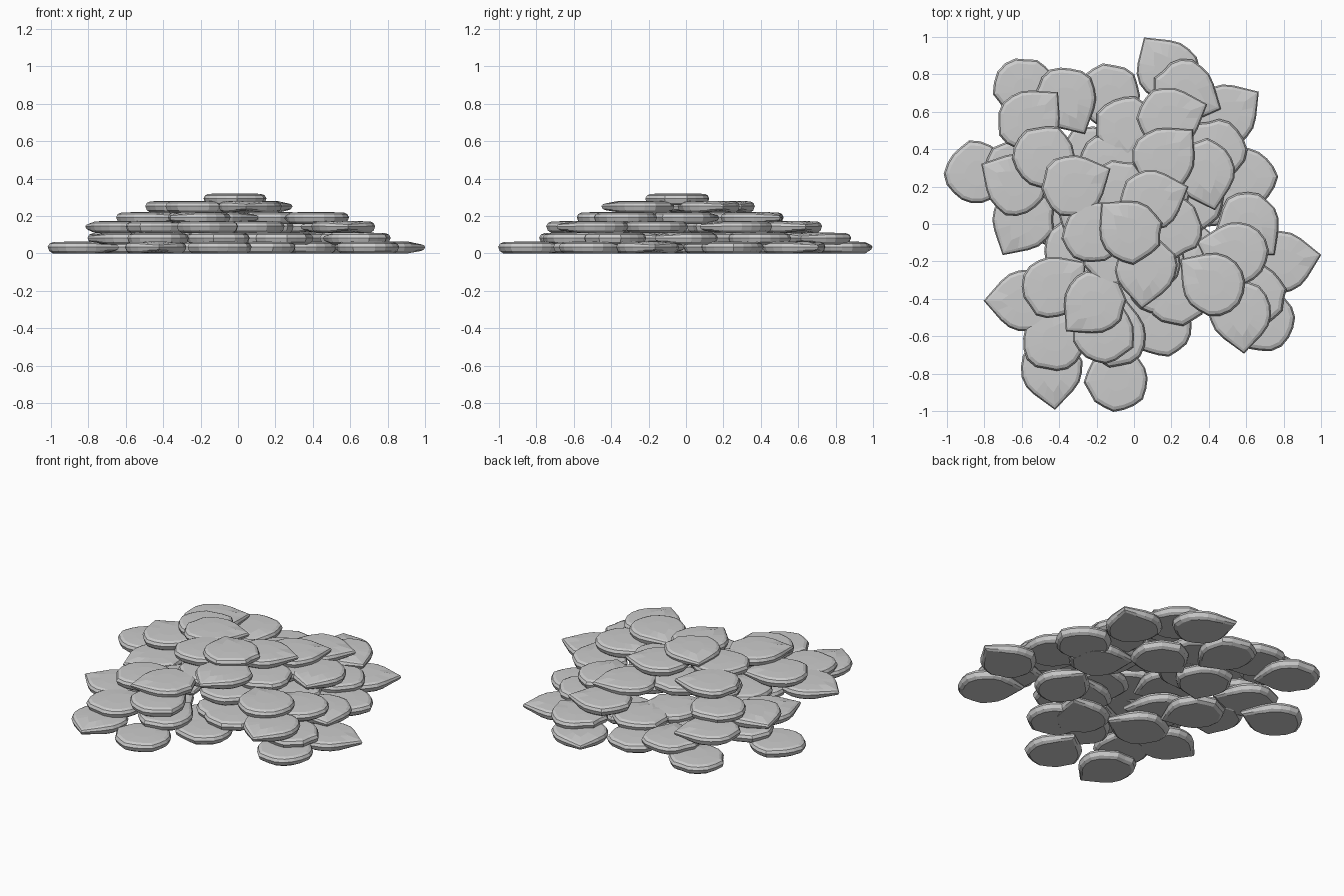
import bpy, bmesh, random
from math import radians, degrees, sin, cos, atan2

if "Cube" in bpy.data.objects:
    bpy.data.objects.remove(bpy.data.objects["Cube"])

random.seed(4)

# Per layer: base height, inner ring (count, radius, phase),
# outer stones with corner turned to the middle (x, y),
# and stones whose corner shows (x, y, corner direction)
LAYERS = [
    (0, (7, .42, -30),
     [(.68, -.5), (.14, -.53), (-.09, -.82), (-.83, .27), (-.57, .71), (-.13, .67), (.58, .24)],
     [(.17, .83, 125), (.5, .59, 35), (.8, -.2, 10), (-.44, -.79, -85)]),
    (.048, (4, .33, 25),
     [(-.36, .66), (-.04, .5), (.42, .38), (.63, -.37), (-.42, -.61), (-.1, -.58),
      (.22, -.36), (-.62, .28)],
     [(.28, .7, -25), (.62, -.01, -50), (-.6, .01, -120), (-.6, -.41, 180)]),
    (.11, (3, .22, -65),
     [(-.16, -.57), (.53, -.15), (-.42, -.33)],
     [(.57, -.49, -85), (.2, .57, 20), (-.55, .56, 45), (-.64, .22, 150), (.38, .27, -75)]),
    (.158, (3, .19, 0),
     [(.41, -.31), (-.47, .35)],
     [(.17, .36, 45), (-.22, -.43, -135)]),
    (.218, None,
     [(-.2, -.04)],
     [(.06, -.25, -95), (-.31, .21, 25), (.1, .13, 20)]),
    (.258, None, [], [(-.03, -.03, 135)]),
]

# Side section of a stone: height and outline scale
RINGS = [(0, .85), (.012, .95), (.035, 1), (.052, .95), (.06, .85), (.063, .4)]
SIDES = 18


def outline():
    """Round slab drawn out to one corner, with a lumpy back."""
    tangent = radians(41)
    pts = []
    for i in range(SIDES):
        t = 2 * i / SIDES * radians(180)
        off = min(t, radians(360) - t)
        if off < tangent:
            r = .165 / cos(off - tangent)
        elif off < radians(95):
            r = .165
        else:
            r = .165 * random.uniform(.95, 1.08)
        pts.append((r * cos(t) - .015, r * sin(t), max(0, 1 - off / tangent) * .4))
    return pts


def stone(name, x, y, z, deg):
    bm = bmesh.new()
    pts = outline()
    loops = []
    for h, s in RINGS:
        # The rim gets thinner towards the corner
        loops.append([bm.verts.new((px * (s + (1 - s) * thin * .6),
                                    py * (s + (1 - s) * thin * .6),
                                    h + (.032 - h) * thin * (s > .75)))
                      for px, py, thin in pts])
    for a, b in zip(loops, loops[1:]):
        for i in range(SIDES):
            j = (i + 1) % SIDES
            bm.faces.new((a[i], a[j], b[j], b[i]))
    bm.faces.new(loops[0][::-1])
    bm.faces.new(loops[-1])
    me = bpy.data.meshes.new(name)
    bm.to_mesh(me)
    bm.free()
    ob = bpy.data.objects.new(name, me)
    ob.location = (x, y, z)
    ob.rotation_euler.z = radians(deg)
    bpy.context.collection.objects.link(ob)


# Pile of flat stones, layer by layer
for level, (z, ring, inward, pointed) in enumerate(LAYERS, 1):
    stones = list(pointed)
    stones += [(x, y, degrees(atan2(-y, -x))) for x, y in inward]
    if ring:
        count, radius, phase = ring
        for k in range(count):
            a = phase + k * 360 / count
            stones.append((radius * cos(radians(a)), radius * sin(radians(a)), a + 120))
    for i, (x, y, deg) in enumerate(stones, 1):
        stone(f"flat_stone_layer{level}_{i}", x, y, z, deg)
